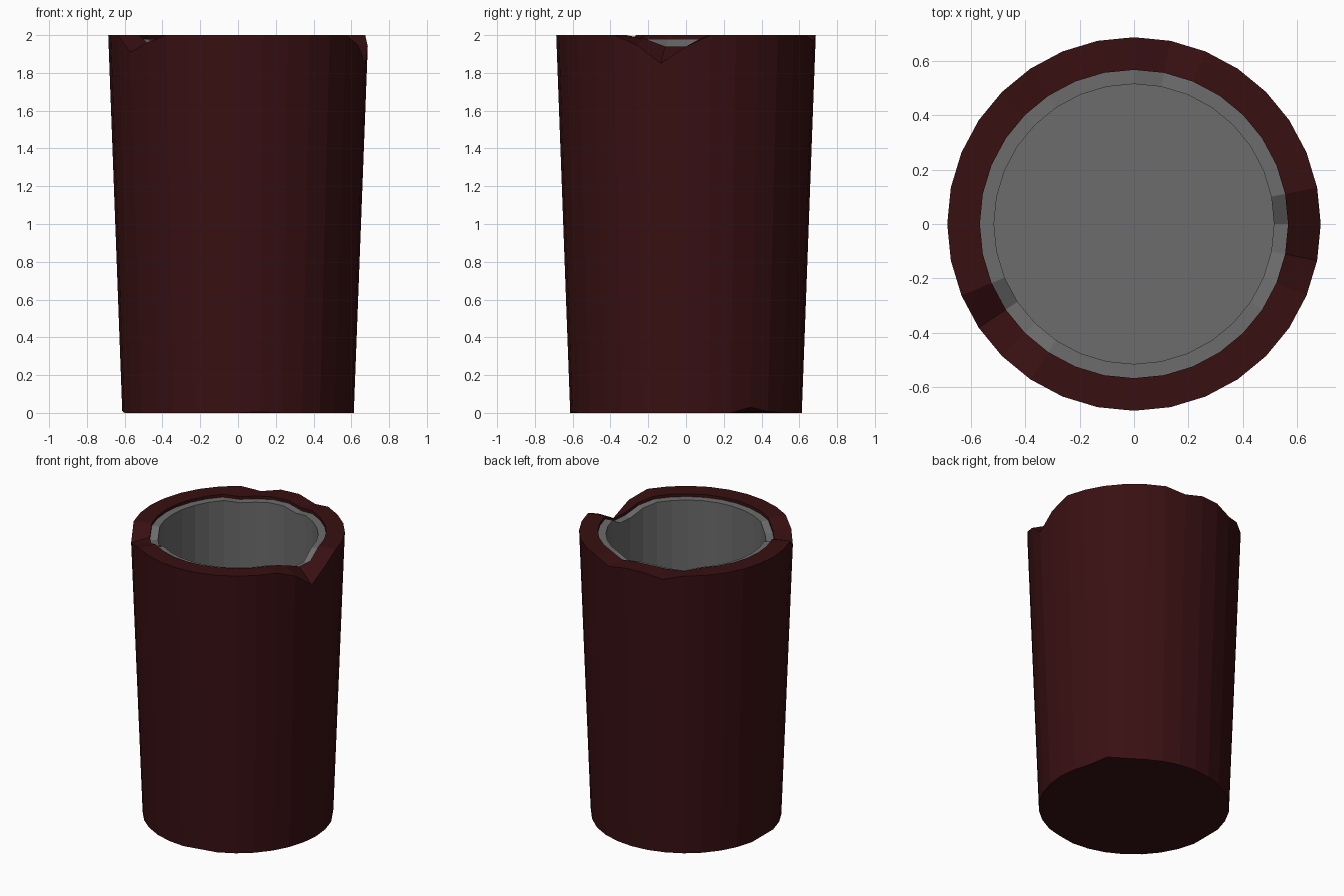
import bpy, bmesh, math

if "Cube" in bpy.data.objects:
    bpy.data.objects.remove(bpy.data.objects["Cube"])

N = 32
# chips by side index (11.25 degrees each): depth at outer edge, depth at inner edge
RIM = {0: (.06, .06), 31: (.15, .06), 30: (.05, .02), 19: (.09, .05), 20: (.04, .04),
       7: (.03, .02), 10: (.03, .01), 11: (.0, .02)}
BASE = {3: .03, 25: .006, 16: .01, 4: .008}


def ring(bm, r, z, chip):
    return [bm.verts.new((r * math.cos(2 * math.pi * i / N),
                          r * math.sin(2 * math.pi * i / N), z + chip(i)))
            for i in range(N)]


def revolve(name, profile, cap_first, color):
    bm = bmesh.new()
    rings = [ring(bm, *p) for p in profile]
    for a, b in zip(rings, rings[1:]):
        for i in range(N):
            j = (i + 1) % N
            bm.faces.new((a[i], a[j], b[j], b[i]))
    cap = rings[0][::-1] if cap_first else rings[-1]
    bm.faces.new(cap)
    me = bpy.data.meshes.new(name)
    bm.to_mesh(me)
    bm.free()
    ob = bpy.data.objects.new(name, me)
    bpy.context.collection.objects.link(ob)
    mat = bpy.data.materials.new(name + "_paint")
    mat.diffuse_color = color
    mat.use_nodes = True
    mat.node_tree.nodes["Principled BSDF"].inputs["Base Color"].default_value = mat.diffuse_color
    me.materials.append(mat)


def none(i): return 0
def outer(i): return -RIM.get(i, (0, 0))[0]
def inner(i): return -RIM.get(i, (0, 0))[1]
def base(i): return BASE.get(i, 0)


# red shell: base, tapered side, chipped rim, small step inside
revolve("cup_shell", [(.613, 0, base), (.687, 2, outer), (.567, 2, inner),
                      (.567, 1.98, inner)], True, (.04, .005, .006, 1))
# grey liner: flat lip, straight inner wall, floor
revolve("cup_liner", [(.567, 1.98, inner), (.515, 1.98, inner),
                      (.515, .12, none)], False, (.15, .15, .15, 1))
